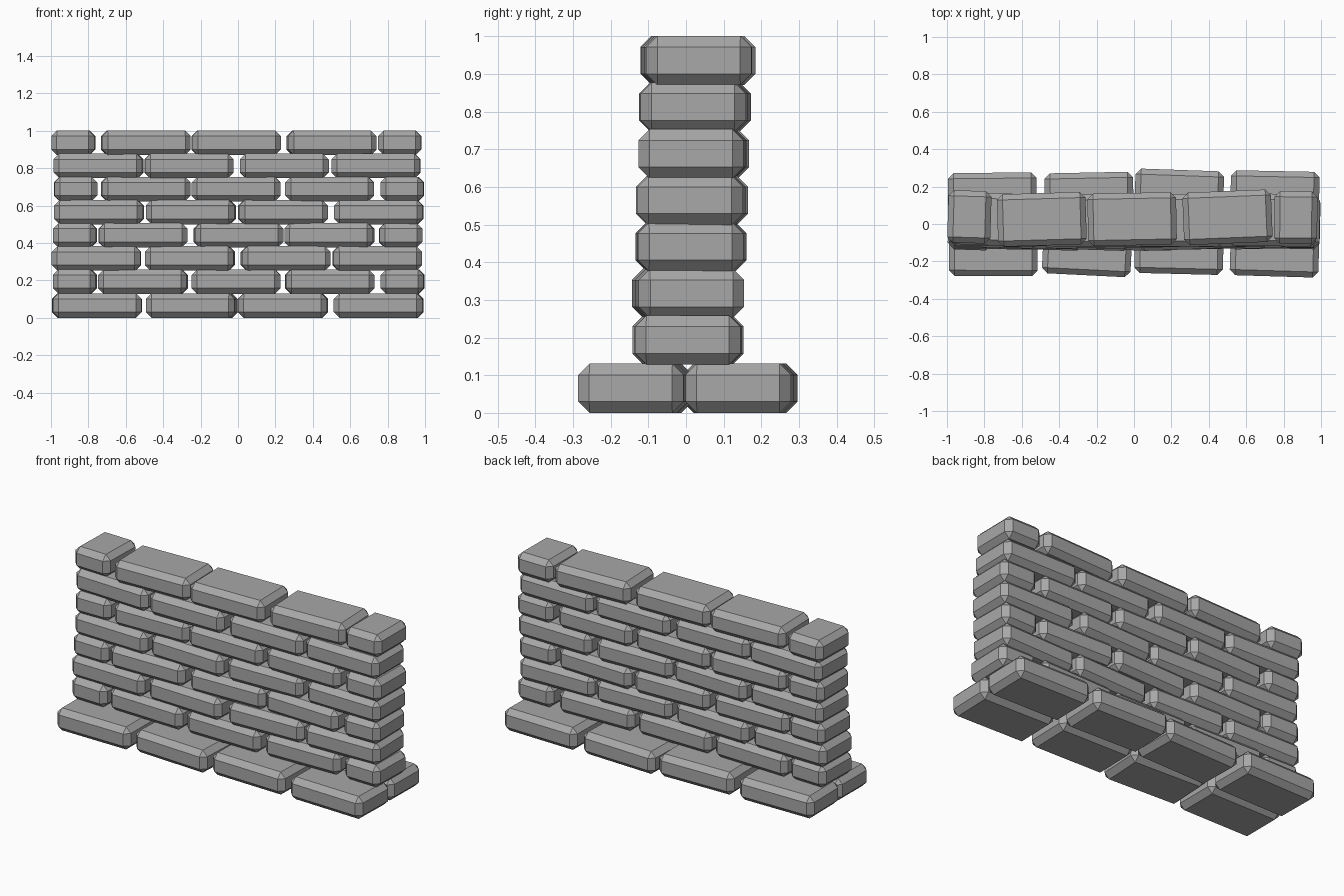
import bpy, random

if "Cube" in bpy.data.objects:
    bpy.data.objects.remove(bpy.data.objects["Cube"])

random.seed(4)
LONG, SHORT, DEPTH, HEIGHT, CHAMFER = 0.474, 0.23, 0.28, 0.131, 0.03

stone = bpy.data.materials.new("grey stone")
stone.diffuse_color = (0.39, 0.39, 0.39, 1)
stone.use_nodes = True
stone.node_tree.nodes["Principled BSDF"].inputs["Base Color"].default_value = stone.diffuse_color


def brick(name, length, x, y, z, yaw):
    """One chamfered block; z is its underside."""
    bpy.ops.mesh.primitive_cube_add(size=1, location=(x, y, z + HEIGHT / 2),
                                    rotation=(0, 0, yaw))
    ob = bpy.context.object
    ob.name = name
    ob.scale = (length, DEPTH, HEIGHT)
    bpy.ops.object.transform_apply(location=False, rotation=False, scale=True)
    bevel = ob.modifiers.new("chamfer", 'BEVEL')
    bevel.width = CHAMFER
    bevel.segments = 1
    bevel.limit_method = 'NONE'
    ob.data.materials.append(stone)


# Footing: two rows of bricks side by side (x, y, yaw)
footing = {
    "front": [(-0.752, -0.138, -0.005), (-0.25, -0.134, -0.05),
              (0.241, -0.127, -0.025), (0.752, -0.14, -0.03)],
    "back": [(-0.757, 0.134, 0.01), (-0.24, 0.135, 0.02),
             (0.241, 0.149, -0.035), (0.753, 0.143, -0.02)],
}
for side, bricks in footing.items():
    for i, (x, y, yaw) in enumerate(bricks):
        brick(f"footing_{side}_brick_{i + 1}", LONG, x, y, 0, yaw)

# Wall courses, bottom to top: (mean y, brick centres along x)
courses = [
    (0.004, [-0.872, -0.508, -0.01, 0.49, 0.88]),
    (0.006, [-0.757, -0.257, 0.255, 0.745]),
    (0.010, [-0.872, -0.508, 0.003, 0.488, 0.87]),
    (0.014, [-0.743, -0.252, 0.24, 0.752]),
    (0.018, [-0.868, -0.493, -0.01, 0.49, 0.878]),
    (0.022, [-0.745, -0.262, 0.248, 0.738]),
    (0.030, [-0.88, -0.493, -0.01, 0.50, 0.865]),
]
top_yaw = [-0.03, 0.03, 0.02, 0.04, -0.01]
top_y = [0.038, 0.025, 0.026, 0.036, 0.035]

for row, (y0, centres) in enumerate(courses):
    z = 0.128 + row * 0.1237
    for i, x in enumerate(centres):
        end = len(centres) == 5 and i in (0, 4)
        y = y0 + random.uniform(-0.005, 0.005)
        yaw = random.uniform(-0.04, 0.04)
        if row == 6:
            y, yaw = top_y[i], top_yaw[i]
        brick(f"course_{row + 1}_brick_{i + 1}", SHORT if end else LONG,
              x, y, z, yaw)
